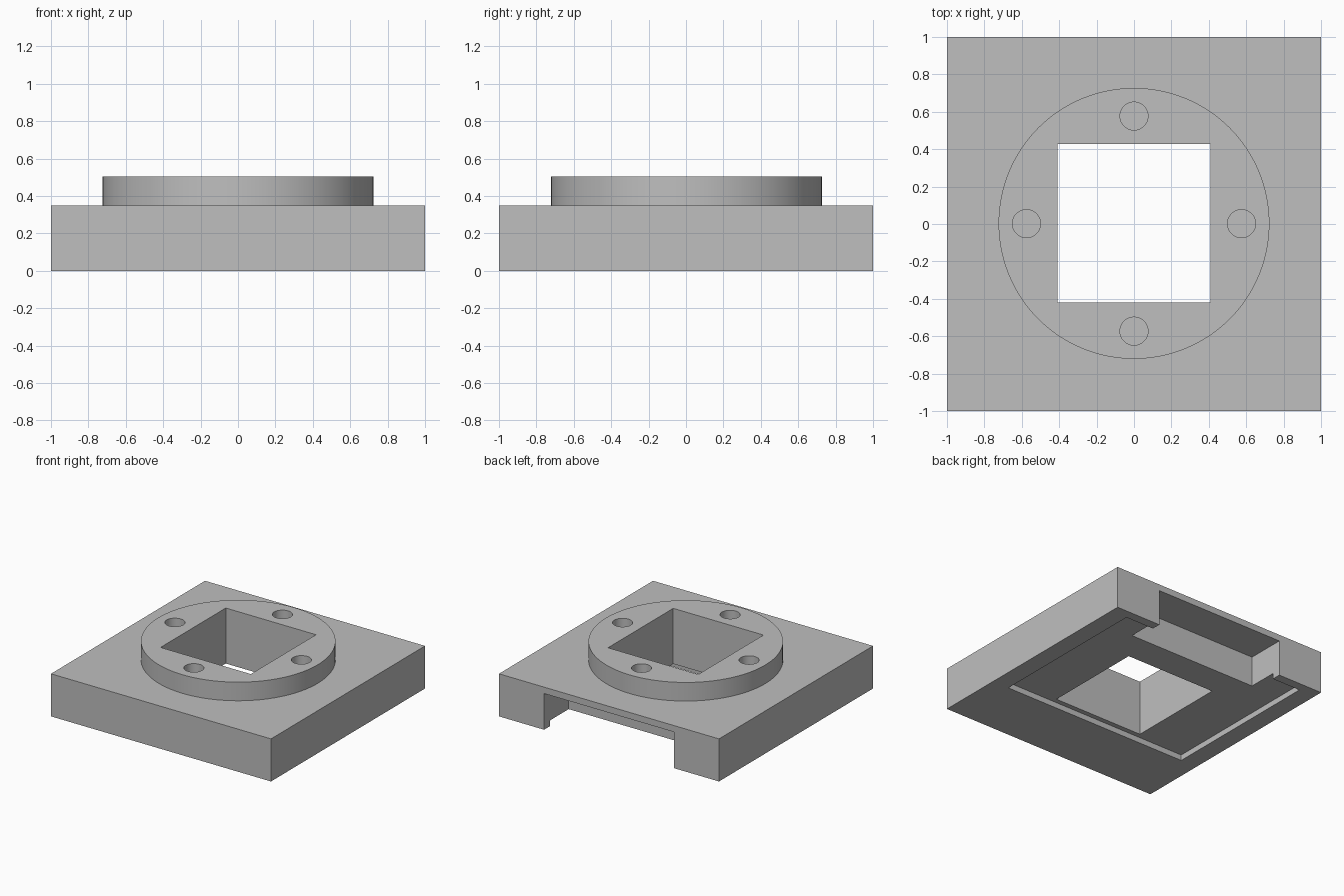
import bpy
from math import radians

if "Cube" in bpy.data.objects:
    bpy.data.objects.remove(bpy.data.objects["Cube"], do_unlink=True)

grey = bpy.data.materials.new("plain_grey")
grey.use_nodes = True
colour = (0.52, 0.52, 0.52, 1)
grey.diffuse_color = colour
grey.node_tree.nodes["Principled BSDF"].inputs["Base Color"].default_value = colour


def finish(name):
    obj = bpy.context.object
    obj.name = name
    obj.data.materials.append(grey)
    return obj


def box(name, x, y, z):
    """Box from (min, max) ranges."""
    ranges = (x, y, z)
    bpy.ops.mesh.primitive_cube_add(size=1, location=[(a + b) / 2 for a, b in ranges])
    obj = finish(name)
    obj.scale = [b - a for a, b in ranges]
    bpy.context.view_layer.update()
    bpy.ops.object.transform_apply(location=True, rotation=False, scale=True)
    return obj


def cylinder(name, radius, x, y, z, sides):
    bpy.ops.mesh.primitive_cylinder_add(vertices=sides, radius=radius, depth=z[1] - z[0],
                                        location=(x, y, sum(z) / 2))
    return finish(name)


def combine(target, tool, operation):
    """Apply a boolean and discard the tool."""
    mod = target.modifiers.new(tool.name, "BOOLEAN")
    mod.operation, mod.object, mod.solver = operation, tool, "EXACT"
    bpy.ops.object.select_all(action="DESELECT")
    target.select_set(True)
    bpy.context.view_layer.objects.active = target
    bpy.ops.object.modifier_apply(modifier=mod.name)
    bpy.data.objects.remove(tool, do_unlink=True)


# Square plate with a round flange raised on top
mount = box("mounting_plate", (-1, 1), (-1, 1), (0, 0.35))
combine(mount, cylinder("flange", 0.724, 0, 0.003, (0.2, 0.503), 128), "UNION")

# Square opening right through the middle
combine(mount, box("opening", (-0.41, 0.41), (-0.42, 0.427), (-0.1, 0.7)), "DIFFERENCE")

# Shallow recess in the underside
combine(mount, box("recess", (-0.85, 0.85), (-0.46, 0.925), (-0.1, 0.047)), "DIFFERENCE")

# Deep notch open to the back and the underside
combine(mount, box("notch", (-0.59, 0.59), (0.68, 1.1), (-0.1, 0.297)), "DIFFERENCE")

# Four blind screw holes around the flange
for x, y in ((1, 0), (-1, 0), (0, 1), (0, -1)):
    hole = cylinder("screw_hole", 0.075, 0.575 * x, 0.575 * y + 0.002, (0.2, 0.7), 48)
    combine(mount, hole, "DIFFERENCE")

bpy.ops.object.shade_smooth_by_angle(angle=radians(30))
